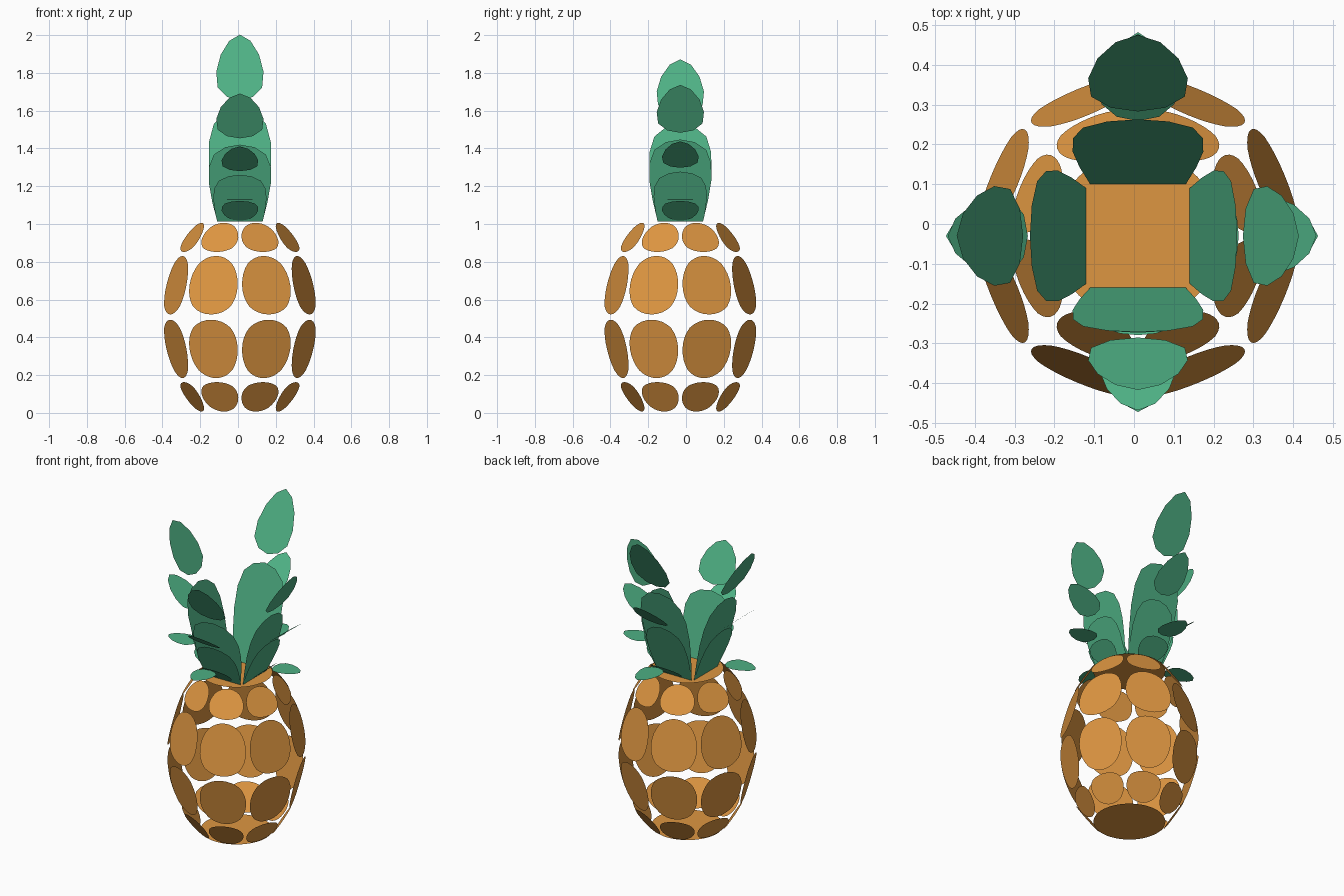
import bpy, bmesh, math
from mathutils import Vector, Matrix

if "Cube" in bpy.data.objects:
    bpy.data.objects.remove(bpy.data.objects["Cube"])

AXIS = Vector((0.01, -0.03, 0))   # centre line of the fruit
TOP = 1.013                       # height of the fruit's top


def material(name, rgb):
    m = bpy.data.materials.new(name)
    m.diffuse_color = (*rgb, 1)
    m.use_nodes = True
    m.node_tree.nodes["Principled BSDF"].inputs["Base Color"].default_value = m.diffuse_color
    return m


ORANGE = material("orange rind", (0.73, 0.305, 0.053))
GREEN = material("leaf green", (0.076, 0.434, 0.23))


def patches(name, faces, mat, levels):
    """Separate flat faces, each rounded off by subdivision.
    faces: list of (points, pinned) - pinned keeps the first edge straight."""
    bm = bmesh.new()
    ce = bm.edges.layers.float.new("crease_edge")
    cv = bm.verts.layers.float.new("crease_vert")
    for pts, pinned in faces:
        vs = [bm.verts.new(AXIS + Vector(p)) for p in pts]
        bm.faces.new(vs)
        if pinned:
            bm.edges.get(vs[:2])[ce] = 1
            vs[0][cv] = vs[1][cv] = 1
    me = bpy.data.meshes.new(name)
    bm.to_mesh(me)
    bm.free()
    me.materials.append(mat)
    ob = bpy.data.objects.new(name, me)
    bpy.context.collection.objects.link(ob)
    sub = ob.modifiers.new("round", 'SUBSURF')
    sub.levels = sub.render_levels = levels
    return ob


# Fruit: eight-sided barrel whose faces are loose rounded scales
PROFILE = [(0.233, 0.0), (0.352, 0.17), (0.435, 0.507), (0.352, 0.845), (0.233, TOP)]


def ring(r, z):
    return [(r * math.cos(k * math.pi / 4), r * math.sin(k * math.pi / 4), z) for k in range(8)]


rings = [ring(r, z) for r, z in PROFILE]
scales = []
for lo, hi in zip(rings, rings[1:]):
    for k in range(8):
        n = (k + 1) % 8
        scales.append(([lo[k], lo[n], hi[n], hi[k]], False))
patches("fruit_scales", scales, ORANGE, 3)
patches("fruit_bottom", [(rings[0][::-1], False)], ORANGE, 3)
patches("fruit_top", [(rings[-1], False)], ORANGE, 3)


# Crown: each leaf is a four-sided lower blade and a three-sided tip
def leaf(turn, base_w, w, mid, tip, pinned):
    rot = Matrix.Rotation(turn, 3, 'Z')
    r0 = 0.13

    def pt(side, step):
        return rot @ Vector((r0 + step[0], side, TOP + step[1]))
    blade = [pt(-base_w, (0, 0)), pt(base_w, (0, 0)), pt(w, mid), pt(-w, mid)]
    end = [pt(-w, mid), pt(w, mid), pt(0, tip)]
    return [(blade, pinned), (end, False)]


# direction, angle, length factor
for side, deg, f in [("back", 90, 1.0), ("left", 180, 0.868),
                     ("right", 0, 0.731), ("front", -90, 0.685)]:
    a = math.radians(deg)
    d = 0.16 + 0.22 * f           # reach of the two lower leaves
    patches(side + "_tall_leaf",
            leaf(a, 0.12, 0.232, (0.17 * f, 0.62 * f), (0.475 * f, 1.17 * f), True), GREEN, 2)
    patches(side + "_middle_leaf",
            leaf(a, 0.12, 0.18, (0.38 * d, 0.377 * f), (1.29 * d, 0.68 * f), True), GREEN, 2)
    patches(side + "_low_leaf",
            leaf(a, 0.08, 0.13, (0.40 * d, 0.114), (1.30 * d, 0.118), False), GREEN, 2)
